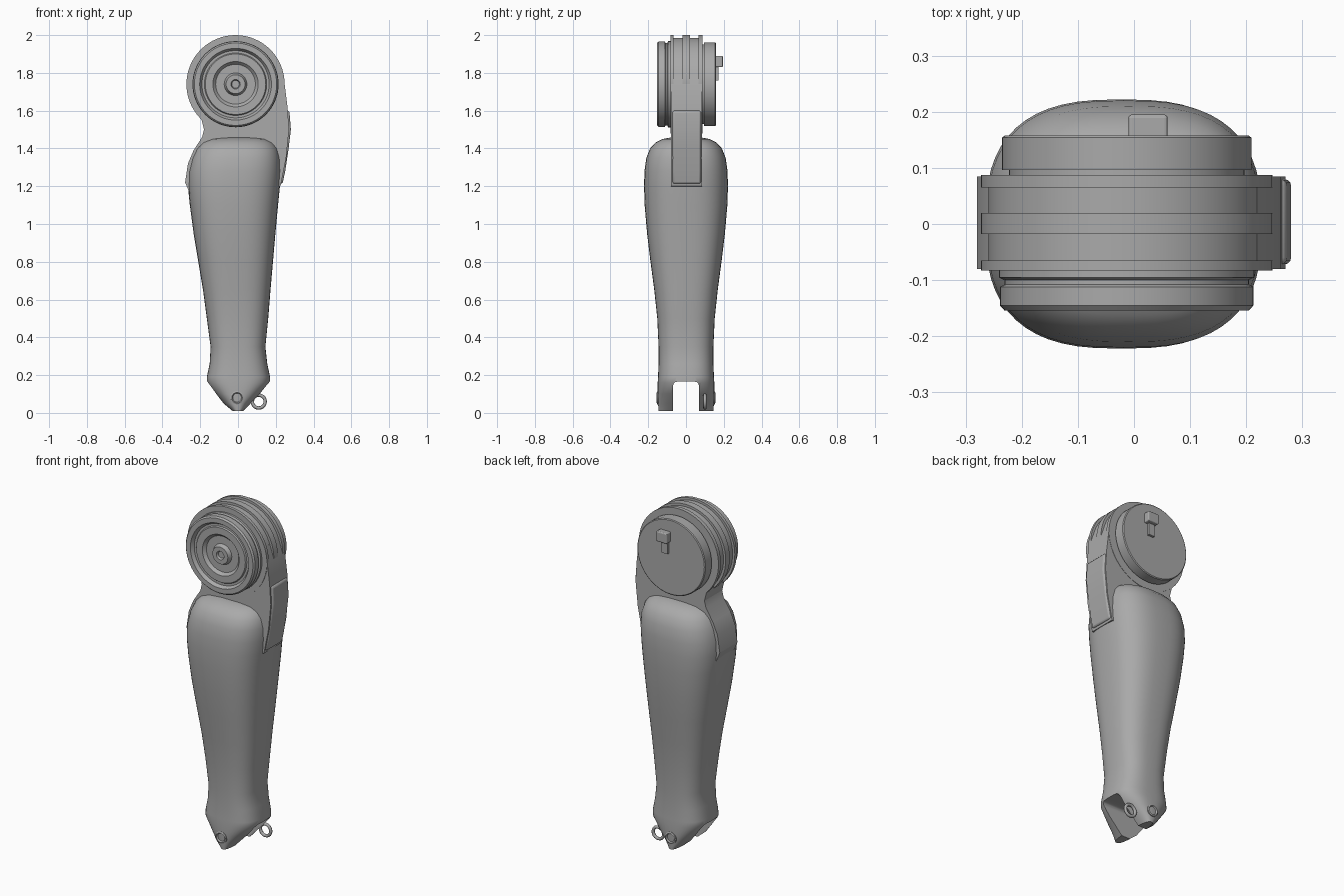
import bpy, bmesh, math
from mathutils import Vector

cube = bpy.data.objects.get("Cube")
if cube:
    bpy.data.objects.remove(cube, do_unlink=True)

grey = bpy.data.materials.new("plain_grey")
grey.use_nodes = True
COLOUR = (0.4, 0.4, 0.4, 1)
grey.diffuse_color = COLOUR
grey.node_tree.nodes["Principled BSDF"].inputs["Base Color"].default_value = COLOUR

KNEE = Vector((-0.013, 0, 1.74))


def finish(bm, name, bevel=0):
    bmesh.ops.recalc_face_normals(bm, faces=bm.faces)
    mesh = bpy.data.meshes.new(name)
    bm.to_mesh(mesh)
    bm.free()
    mesh.materials.append(grey)
    ob = bpy.data.objects.new(name, mesh)
    bpy.context.collection.objects.link(ob)
    if bevel:
        mod = ob.modifiers.new("soft_edges", 'BEVEL')
        mod.width, mod.segments = bevel, 3
        mod.limit_method, mod.angle_limit = 'ANGLE', math.radians(50)
    return ob


def smooth(ob, degrees=35):
    bpy.ops.object.select_all(action='DESELECT')
    ob.select_set(True)
    bpy.context.view_layer.objects.active = ob
    bpy.ops.object.shade_smooth_by_angle(angle=math.radians(degrees))


def skin(rings, name):
    """Join closed rings of points and cap both ends."""
    bm = bmesh.new()
    rows = [[bm.verts.new(p) for p in ring] for ring in rings]
    n = len(rows[0])
    for a, b in zip(rows, rows[1:]):
        for i in range(n):
            j = (i + 1) % n
            bm.faces.new((a[i], a[j], b[j], b[i]))
    bm.faces.new(rows[0])
    bm.faces.new(rows[-1])
    return finish(bm, name)


def turned(name, profile, centre, n=64):
    """Revolve (radius, y) points about the y axis."""
    angles = [math.tau * i / n for i in range(n)]
    return skin([[centre + Vector((r * math.cos(a), y, r * math.sin(a)))
                  for a in angles] for r, y in profile], name)


def plate(name, outline, y0, y1, bevel=0):
    """Extrude an (x, z) outline along y."""
    bm = bmesh.new()
    face = bm.faces.new([bm.verts.new((x, y0, z)) for x, z in outline])
    out = bmesh.ops.extrude_face_region(bm, geom=[face])
    verts = [v for v in out["geom"] if isinstance(v, bmesh.types.BMVert)]
    bmesh.ops.translate(bm, verts=verts, vec=(0, y1 - y0, 0))
    return finish(bm, name, bevel)


def rounded_section(z, left, right, depth, n=56, power=2.7):
    mid, half = (left + right) / 2, (right - left) / 2
    ring = []
    for i in range(n):
        a = math.tau * i / n
        c, s = math.cos(a), math.sin(a)
        ring.append((mid + half * math.copysign(abs(c) ** (2 / power), c),
                     depth * math.copysign(abs(s) ** (2 / power), s), z))
    return ring


# Shin shell: height, left edge, right edge, half depth
sections = [
    (0.01, -0.03, 0.03, 0.145), (0.05, -0.08, 0.07, 0.148),
    (0.1, -0.12, 0.12, 0.15), (0.16, -0.165, 0.17, 0.15),
    (0.19, -0.165, 0.17, 0.148), (0.26, -0.15, 0.155, 0.145),
    (0.35, -0.145, 0.145, 0.145), (0.5, -0.165, 0.16, 0.152),
    (0.65, -0.185, 0.172, 0.168), (0.8, -0.21, 0.185, 0.188),
    (0.95, -0.235, 0.198, 0.206), (1.1, -0.255, 0.212, 0.219),
    (1.2, -0.265, 0.222, 0.222), (1.28, -0.262, 0.228, 0.22),
    (1.35, -0.245, 0.225, 0.21), (1.4, -0.222, 0.212, 0.19),
    (1.43, -0.195, 0.19, 0.163), (1.45, -0.15, 0.155, 0.125),
    (1.457, -0.1, 0.11, 0.085)]
shin = skin([rounded_section(*s) for s in sections], "shin_shell")

# Open fork at the ankle, with a rounded roof
slot = plate("ankle_slot_cutter", [(-0.3, -0.1), (0.3, -0.1), (0.3, 0.165), (-0.3, 0.165)],
             -0.068, 0.068, 0.02)
slot.hide_render = True
cut = shin.modifiers.new("fork", 'BOOLEAN')
cut.operation, cut.object, cut.solver = 'DIFFERENCE', slot, 'EXACT'
bpy.context.view_layer.objects.active = shin
bpy.ops.object.modifier_apply(modifier="fork")
bpy.data.objects.remove(slot, do_unlink=True)
smooth(shin, 40)

# Neck joining the knee to the shin
neck = plate("knee_neck", [
    (-0.25, 1.15), (-0.28, 1.22), (-0.265, 1.32), (-0.235, 1.39), (-0.19, 1.46),
    (-0.18, 1.5), (-0.195, 1.56), (-0.2, 1.7), (0, 1.8), (0.22, 1.82), (0.247, 1.74),
    (0.262, 1.62), (0.27, 1.5), (0.255, 1.35), (0.225, 1.2)], -0.08, 0.085)
smooth(neck, 25)

# Side strap over the top of the shin
strap = plate("side_strap", [
    (0.2, 1.22), (0.235, 1.21), (0.25, 1.28), (0.268, 1.4),
    (0.28, 1.5), (0.272, 1.6), (0.23, 1.605)], -0.072, 0.08, 0.012)
smooth(strap)

# Ribbed knee drum
BIG, SMALL = 0.26, 0.246
drum = turned("knee_drum", [
    (BIG, -0.083), (BIG, -0.065), (SMALL, -0.065), (SMALL, -0.018),
    (BIG, -0.018), (BIG, 0.02), (SMALL, 0.02), (SMALL, 0.065),
    (BIG, 0.065), (BIG, 0.087)], KNEE)
smooth(drum)

# Stepped front cover with a central hub
cover = turned("front_knee_cover", [
    (0.228, -0.07), (0.228, -0.095), (0.218, -0.1), (0.218, -0.108), (0.226, -0.112),
    (0.226, -0.145), (0.218, -0.154), (0.19, -0.154), (0.178, -0.135),
    (0.165, -0.135), (0.16, -0.142), (0.12, -0.142), (0.105, -0.125),
    (0.06, -0.125), (0.05, -0.148), (0.025, -0.148), (0.02, -0.135)], KNEE)
smooth(cover)

# Flat rear cover
rear = turned("rear_knee_cover", [
    (0.21, 0.08), (0.21, 0.096), (0.222, 0.096), (0.222, 0.154), (0.217, 0.158)], KNEE)
smooth(rear)

# Small bracket on the rear cover
bracket = plate("rear_bracket", [(-0.01, 1.83), (0.06, 1.83), (0.06, 1.89), (-0.01, 1.89)],
                0.15, 0.195, 0.006)
tab = plate("rear_bracket_tab", [(0.0, 1.76), (0.04, 1.76), (0.04, 1.84), (0.0, 1.84)],
            0.15, 0.172)

# Ankle pivots on both prongs
for side, label in ((-1, "front"), (1, "rear")):
    pivot = turned(label + "_ankle_pivot", [
        (0.035, side * 0.1), (0.035, side * 0.152), (0.028, side * 0.155),
        (0.02, side * 0.145)], Vector((-0.005, 0, 0.08)), 24)
    smooth(pivot)

# Small loop beside the rear prong
bpy.ops.mesh.primitive_torus_add(
    major_radius=0.034, minor_radius=0.009, major_segments=20, minor_segments=8,
    location=(0.11, 0.1, 0.06), rotation=(math.pi / 2, 0, 0))
loop = bpy.context.object
loop.name = "ankle_loop"
loop.data.materials.append(grey)
smooth(loop, 60)
